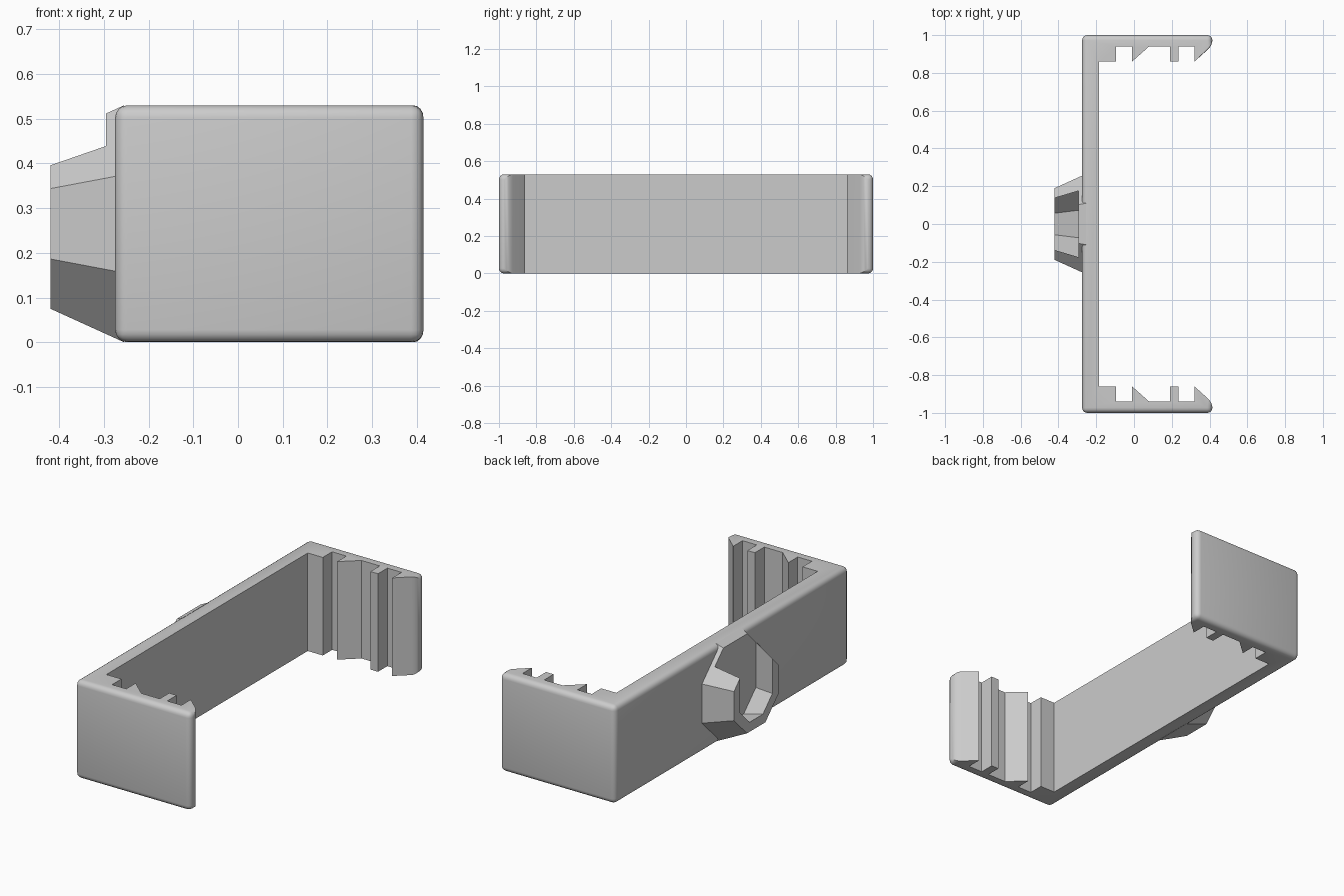
import bpy, bmesh
from mathutils import Vector

HEIGHT = 0.53
MID = HEIGHT / 2
BACK, END = -0.275, 0.415

cube = bpy.data.objects.get("Cube")
if cube:
    bpy.data.objects.remove(cube, do_unlink=True)

grey = bpy.data.materials.new("light grey")
grey.use_nodes = True
grey.diffuse_color = (0.6, 0.6, 0.6, 1)
grey.node_tree.nodes["Principled BSDF"].inputs["Base Color"].default_value = (0.6, 0.6, 0.6, 1)


def loft(bm, first, second):
    """Close a solid between two matching rings of points."""
    a = [bm.verts.new(p) for p in first]
    b = [bm.verts.new(p) for p in second]
    n = len(a)
    bm.faces.new(a)
    bm.faces.new(list(reversed(b)))
    for i in range(n):
        j = (i + 1) % n
        bm.faces.new((a[i], b[i], b[j], a[j]))
    bmesh.ops.recalc_face_normals(bm, faces=bm.faces[:])


def make_object(name, bm):
    mesh = bpy.data.meshes.new(name)
    bm.to_mesh(mesh)
    bm.free()
    mesh.materials.append(grey)
    obj = bpy.data.objects.new(name, mesh)
    bpy.context.collection.objects.link(obj)
    return obj


def activate(obj):
    bpy.ops.object.select_all(action='DESELECT')
    obj.select_set(True)
    bpy.context.view_layer.objects.active = obj


# Bracket: half of the plan outline with its ratchet teeth, then mirrored
tip, root = 0.86, 0.94
half = [(BACK, 1), (END, 1), (END, 0.945), (0.32, tip), (0.32, root),
        (0.235, root), (0.235, tip), (0.19, tip), (0.19, root), (0.08, root),
        (-0.01, tip), (-0.01, root), (-0.095, root), (-0.095, tip), (-0.185, tip)]
outline = half + [(x, -y) for x, y in reversed(half)]
bm = bmesh.new()
loft(bm, [(x, y, 0) for x, y in outline], [(x, y, HEIGHT) for x, y in outline])


# Round every edge that lies on the outside of the bracket
def outside(v):
    return v.co.x < BACK + 0.001 or v.co.x > END - 0.001


outer = [e for e in bm.edges if all(outside(v) for v in e.verts)]
bmesh.ops.bevel(bm, geom=outer, offset=0.032, segments=4, profile=0.5,
                affect='EDGES', clamp_overlap=True)
bracket = make_object("bracket", bm)
activate(bracket)
bpy.ops.object.shade_smooth_by_angle(angle=0.55)

# Octagonal cup on the back, tapering outwards
K = 2 ** 0.5 - 1
octagon = [(K, 1), (1, K), (1, -K), (K, -1), (-K, -1), (-1, -K), (-1, K), (-K, 1)]


def ring(shape, x, size):
    return [Vector((x, y * size, MID + z * size)) for y, z in shape]


bm = bmesh.new()
loft(bm, ring(octagon, -0.42, 0.19), ring(octagon, -0.255, 0.265))
cup = make_object("cup", bm)

# Pocket with an open top, cut into the cup
pocket = [(1, 3), (1, -K), (K, -1), (-K, -1), (-1, -K), (-1, 3)]
bm = bmesh.new()
loft(bm, ring(pocket, -0.45, 0.129), ring(pocket, -0.295, 0.175))
cutter = make_object("pocket_cutter", bm)
cutter.hide_render = True
cut = cup.modifiers.new("pocket", 'BOOLEAN')
cut.operation = 'DIFFERENCE'
cut.solver = 'EXACT'
cut.object = cutter
activate(cup)
bpy.ops.object.modifier_apply(modifier=cut.name)
bpy.data.objects.remove(cutter, do_unlink=True)
